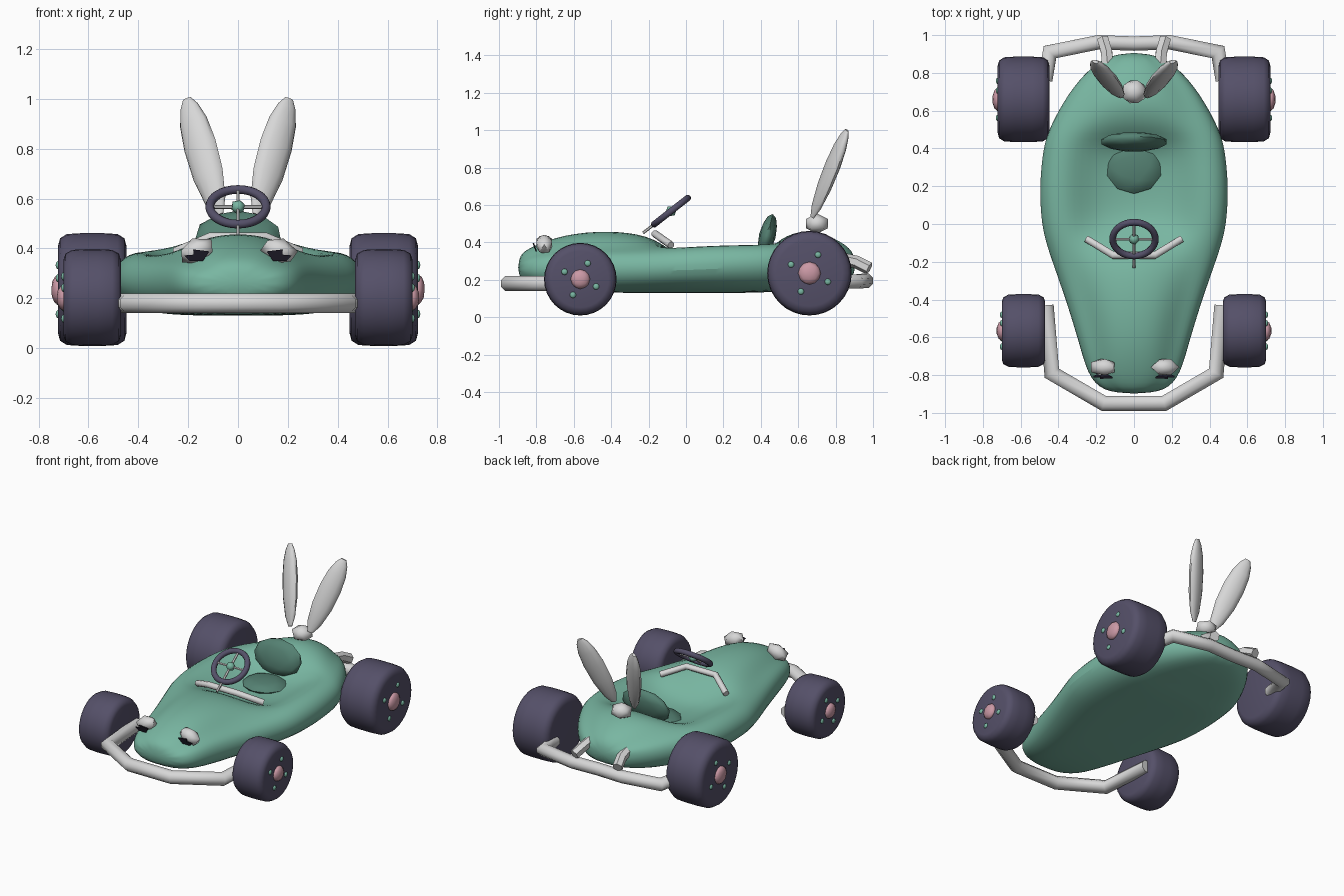
import bpy, bmesh, math
from mathutils import Vector, Matrix

if "Cube" in bpy.data.objects:
    bpy.data.objects.remove(bpy.data.objects["Cube"], do_unlink=True)


def material(name, rgb):
    m = bpy.data.materials.new(name)
    m.use_nodes = True
    m.diffuse_color = (*rgb, 1)
    m.node_tree.nodes["Principled BSDF"].inputs["Base Color"].default_value = (*rgb, 1)
    return m


GREEN = material("body green", (0.19, 0.47, 0.36))
SEAT = material("seat green", (0.09, 0.22, 0.17))
WHITE = material("pale grey", (0.68, 0.68, 0.68))
TYRE = material("tyre purple", (0.09, 0.08, 0.14))
PINK = material("hub pink", (0.60, 0.32, 0.38))
DARK = material("eye dark", (0.015, 0.013, 0.025))


def finish(bm, name, mat, angle=40, subsurf=0):
    bmesh.ops.recalc_face_normals(bm, faces=bm.faces)
    mesh = bpy.data.meshes.new(name)
    bm.to_mesh(mesh)
    bm.free()
    ob = bpy.data.objects.new(name, mesh)
    bpy.context.collection.objects.link(ob)
    mesh.materials.append(mat)
    if subsurf:
        ob.modifiers.new("smooth", "SUBSURF").levels = subsurf
        ob.modifiers["smooth"].render_levels = subsurf
    bpy.ops.object.select_all(action="DESELECT")
    ob.select_set(True)
    bpy.context.view_layer.objects.active = ob
    bpy.ops.object.shade_smooth_by_angle(angle=math.radians(angle))
    return ob


def loft(rings, name, mat, angle=40, subsurf=0):
    """Skin closed rings of equal length and cap both ends."""
    bm = bmesh.new()
    loops = [[bm.verts.new(p) for p in ring] for ring in rings]
    for a, b in zip(loops, loops[1:]):
        for i in range(len(a)):
            j = (i + 1) % len(a)
            bm.faces.new((a[i], a[j], b[j], b[i]))
    bm.faces.new(loops[0])
    bm.faces.new(loops[-1])
    return finish(bm, name, mat, angle, subsurf)


def tube(name, points, radius, mat, sides=8):
    """Sweep a round section along a polyline with mitred corners."""
    pts = [Vector(p) for p in points]
    rings = []
    for i, p in enumerate(pts):
        before = (p - pts[i - 1]).normalized() if i else None
        after = (pts[i + 1] - p).normalized() if i < len(pts) - 1 else None
        d = ((before or after) + (after or before)).normalized()
        up = Vector((0, 0, 1)) if abs(d.z) < 0.9 else Vector((0, 1, 0))
        u = d.cross(up).normalized()
        v = u.cross(d)
        stretch = 1 / max(0.6, d.dot(after or before))
        rings.append([p + radius * (u * stretch * math.cos(t) + v * math.sin(t))
                      for t in (math.tau * (k + 0.5) / sides for k in range(sides))])
    return loft(rings, name, mat, 50)


def arch(half):
    """Complete a left half path with its mirror image."""
    return half + [(-x, y, z) for x, y, z in reversed(half) if x]


def blob(name, centre, size, mat, rot=Matrix(), detail=2):
    bm = bmesh.new()
    m = Matrix.Translation(centre) @ rot @ Matrix.Diagonal((*size, 1))
    bmesh.ops.create_icosphere(bm, subdivisions=detail, radius=1, matrix=m)
    return finish(bm, name, mat, 50)


# Body: y, half width, bottom, side, shoulder, inner, centre heights
stations = [
    (-0.90, 0.13, 0.21, 0.25, 0.29, 0.32, 0.33),
    (-0.83, 0.24, 0.17, 0.24, 0.33, 0.37, 0.38),
    (-0.65, 0.29, 0.14, 0.24, 0.36, 0.43, 0.45),
    (-0.42, 0.36, 0.13, 0.24, 0.36, 0.45, 0.47),
    (-0.20, 0.44, 0.13, 0.24, 0.37, 0.42, 0.45),
    (-0.08, 0.48, 0.13, 0.25, 0.38, 0.35, 0.36),
    (0.02, 0.50, 0.13, 0.25, 0.39, 0.30, 0.28),
    (0.20, 0.51, 0.13, 0.26, 0.40, 0.30, 0.28),
    (0.40, 0.49, 0.13, 0.27, 0.40, 0.32, 0.30),
    (0.50, 0.46, 0.14, 0.27, 0.40, 0.42, 0.43),
    (0.65, 0.38, 0.15, 0.27, 0.39, 0.46, 0.48),
    (0.80, 0.27, 0.17, 0.27, 0.36, 0.41, 0.43),
    (0.91, 0.12, 0.21, 0.27, 0.32, 0.34, 0.35),
]
rings = []
for y, w, low, side, shoulder, inner, mid in stations:
    half = [(w * 0.45, y, low), (w * 0.84, y, low + 0.02), (w * 1.02, y, side),
            (w * 0.94, y, shoulder * 0.8 + side * 0.2), (w * 0.70, y, shoulder),
            (w * 0.42, y, inner)]
    rings.append([(0, y, low)] + half + [(0, y, mid)]
                 + [(-x, yy, z) for x, yy, z in reversed(half)])
loft(rings, "body", GREEN, 60, 2)

# Seat
blob("seat_cushion", (0, 0.30, 0.305), (0.15, 0.14, 0.035), SEAT)
blob("seat_back", (0, 0.435, 0.435), (0.18, 0.045, 0.12), SEAT,
     Matrix.Rotation(math.radians(-14), 4, "X"))


# Wheels
def wheel(tag, s, y, z, r, x0, x1):
    def ring(x, rad):
        return [(s * x, y + rad * math.cos(t), z + rad * math.sin(t))
                for t in (math.tau * k / 32 for k in range(32))]
    profile = [(x0, 0.78), (x0 + 0.008, 0.91), (x0 + 0.035, 0.985), (x0 + 0.09, 1),
               (x1 - 0.09, 1), (x1 - 0.035, 0.985), (x1 - 0.008, 0.91), (x1, 0.78)]
    loft([ring(x, r * f) for x, f in profile], tag + "_tyre", TYRE, 50)
    blob(tag + "_hub", (s * x1, y, z), (0.028, r * 0.27, r * 0.27), PINK)
    for k in range(4):
        a = math.radians(65 + 90 * k)
        blob(f"{tag}_bolt_{k + 1}", (s * x1, y + 0.48 * r * math.cos(a), z + 0.48 * r * math.sin(a)),
             (0.01, 0.017, 0.017), GREEN)


for side, s in (("left", 1), ("right", -1)):
    wheel(f"front_{side}", s, -0.565, 0.203, 0.194, 0.47, 0.70)
    wheel(f"rear_{side}", s, 0.66, 0.235, 0.226, 0.448, 0.722)

    # Headlight with a thin dark pupil plate
    blob(f"headlight_{side}", (s * 0.165, -0.758, 0.39), (0.08, 0.05, 0.053), WHITE,
         Matrix.Rotation(s * math.radians(20), 4, "Y"), 1)
    outline = [(0.115, 0.388), (0.18, 0.396), (0.178, 0.375), (0.215, 0.372),
               (0.195, 0.350), (0.14, 0.350)]
    loft([[(s * x, y + (z - 0.37) * -0.35, z) for x, z in outline] for y in (-0.811, -0.803)],
         f"pupil_{side}", DARK)

    # Rear bumper bracket
    tube(f"rear_bracket_{side}", [(s * 0.14, 0.84, 0.31), (s * 0.145, 0.91, 0.295),
                                  (s * 0.165, 0.98, 0.26)], 0.034, WHITE, 6)

    # Ear: flattened spindle along a leaning axis
    base, tip = Vector((s * 0.075, 0.675, 0.535)), Vector((s * 0.205, 0.86, 1.0))
    axis = (tip - base).normalized()
    wide = Vector((1, s * 0.45, 0))
    wide = (wide - axis * wide.dot(axis)).normalized()
    thin = axis.cross(wide)
    spindle = [(0, 0.018), (0.12, 0.045), (0.35, 0.066), (0.6, 0.07),
               (0.8, 0.06), (0.93, 0.04), (1, 0.018)]
    loft([[base.lerp(tip, f) + wide * r * math.cos(t) + thin * r * 0.5 * math.sin(t)
           for t in (math.tau * k / 12 for k in range(12))] for f, r in spindle],
         f"ear_{side}", WHITE, 55)

blob("ear_mount", (0, 0.70, 0.50), (0.075, 0.07, 0.055), WHITE, detail=1)

# Bumpers and cowl bar
tube("front_bumper", arch([(0.465, -0.43, 0.18), (0.435, -0.79, 0.18), (0.16, -0.95, 0.18)]),
     0.043, WHITE)
tube("rear_bumper", arch([(0.47, 0.76, 0.19), (0.445, 0.91, 0.19), (0.19, 0.962, 0.195),
                          (0, 0.955, 0.195)]), 0.041, WHITE)
tube("cowl_bar", arch([(0.25, -0.08, 0.385), (0.11, -0.165, 0.445)]), 0.02, WHITE)

# Steering wheel
centre = Vector((0, -0.08, 0.567))
tilt = Matrix.Rotation(math.radians(38), 4, "X")
place = Matrix.Translation(centre) @ tilt
loops = []
for k in range(33):
    a = math.tau * k / 32
    loops.append([place @ Vector(((0.113 + 0.018 * math.cos(b)) * math.cos(a),
                                  (0.113 + 0.018 * math.cos(b)) * math.sin(a),
                                  0.018 * math.sin(b)))
                  for b in (math.tau * j / 10 for j in range(10))])
loft(loops, "steering_rim", TYRE, 60)
tube("steering_spoke", [place @ Vector((x, 0, 0)) for x in (-0.11, 0.11)], 0.008, WHITE, 6)
tube("steering_column", [place @ Vector((0, y, 0)) for y in (-0.19, 0.11)], 0.008, WHITE, 6)
blob("steering_hub", centre, (0.03, 0.03, 0.03), GREEN, tilt, 1)
